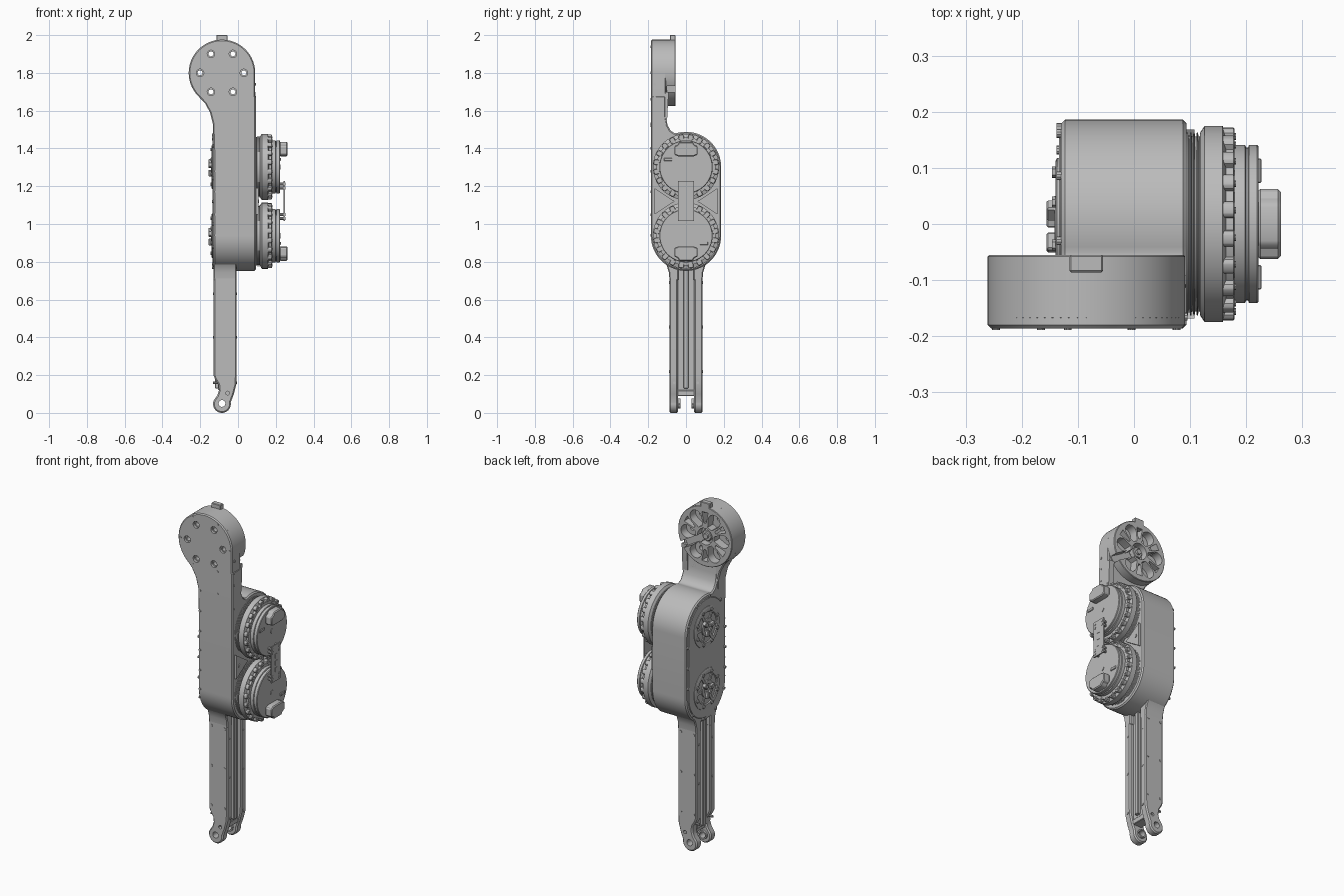
import bpy, bmesh, math
from math import sin, cos, radians

if "Cube" in bpy.data.objects:
    bpy.data.objects.remove(bpy.data.objects["Cube"], do_unlink=True)

grey = bpy.data.materials.new("machined_grey")
grey.use_nodes = True
COLOUR = (0.5, 0.5, 0.5, 1)
grey.diffuse_color = COLOUR
grey.node_tree.nodes["Principled BSDF"].inputs["Base Color"].default_value = COLOUR
made = []


def finish(name, bm):
    bmesh.ops.recalc_face_normals(bm, faces=bm.faces)
    me = bpy.data.meshes.new(name)
    bm.to_mesh(me)
    bm.free()
    ob = bpy.data.objects.new(name, me)
    bpy.context.collection.objects.link(ob)
    me.materials.append(grey)
    made.append(ob)
    return ob


def activate(ob):
    bpy.ops.object.select_all(action='DESELECT')
    ob.select_set(True)
    bpy.context.view_layer.objects.active = ob


def arc(u, v, r, a0=0, a1=360, n=24):
    full = abs(a1 - a0) == 360
    steps = n if full else n + 1
    angles = [radians(a0 + (a1 - a0) * i / n) for i in range(steps)]
    return [(u + r * cos(a), v + r * sin(a)) for a in angles]


def rect(u0, u1, v0, v1):
    return [(u0, v0), (u1, v0), (u1, v1), (u0, v1)]


def turned(pts, u, v, deg):
    c, s = cos(radians(deg)), sin(radians(deg))
    return [(u + p * c - q * s, v + p * s + q * c) for p, q in pts]


def prism(name, outlines, axis, a, b, bevel=0):
    """Extrude outlines along x (given as y, z) or along y (given as x, z)."""
    bm = bmesh.new()
    for pts in outlines:
        ends = []
        for d in (a, b):
            ends.append([bm.verts.new((d, u, v) if axis == 'x' else (u, d, v)) for u, v in pts])
            bm.faces.new(ends[-1])
        for i in range(len(pts)):
            j = (i + 1) % len(pts)
            bm.faces.new((ends[0][i], ends[0][j], ends[1][j], ends[1][i]))
    ob = finish(name, bm)
    if bevel:
        mod = ob.modifiers.new("edge", 'BEVEL')
        mod.width, mod.segments = bevel, 1
        mod.limit_method, mod.angle_limit = 'ANGLE', radians(40)
        activate(ob)
        bpy.ops.object.modifier_apply(modifier=mod.name)
    return ob


def lathe(name, z, profile, n=64):
    """Turn (radius, x) pairs around an x axis at height z."""
    bm = bmesh.new()
    rings = [[bm.verts.new((x, p, q)) for p, q in arc(0, z, r, n=n)] for r, x in profile]
    for r0, r1 in zip(rings, rings[1:]):
        for i in range(n):
            j = (i + 1) % n
            bm.faces.new((r0[i], r0[j], r1[j], r1[i]))
    bm.faces.new(rings[0])
    bm.faces.new(rings[-1])
    return finish(name, bm)


def cut(ob, cutter):
    cutter.hide_render = True
    mod = ob.modifiers.new("cut", 'BOOLEAN')
    mod.operation, mod.solver, mod.object = 'DIFFERENCE', 'EXACT', cutter
    activate(ob)
    bpy.ops.object.modifier_apply(modifier=mod.name)
    made.remove(cutter)
    bpy.data.objects.remove(cutter, do_unlink=True)


def around(u, v, r, count, start=0):
    step = 360 / count
    return [(u + r * cos(radians(start + k * step)), v + r * sin(radians(start + k * step)),
             start + k * step) for k in range(count)]


LOW, HIGH = 0.938, 1.302      # motor axes
HX, HZ = -0.085, 1.8          # hip axis

# Body housing with the neck rising from its front
body = arc(0, LOW, 0.186, 180, 360, 32) + arc(0, HIGH, 0.186, 0, 108, 20)
body += [(-0.082, 1.495), (-0.098, 1.525), (-0.106, 1.57), (-0.106, 1.68), (-0.186, 1.68)]
prism("body_housing", [body], 'x', -0.13, 0.094, 0.007)

# Head plate and thick hip disc
plate = arc(HX, HZ, 0.176, 0, 225, 48)
plate += [(-0.175, 1.64), (-0.148, 1.59), (-0.133, 1.53), (-0.13, 1.4), (0.092, 1.4)]
head_plate = prism("head_plate", [plate], 'y', -0.186, -0.106, 0.006)
hip = prism("hip_disc", [arc(HX, HZ, 0.176, n=72)], 'y', -0.17, -0.055, 0.003)
bolt_spots = around(HX, HZ, 0.116, 6)
for part in (head_plate, hip):
    cut(part, prism("bolt_cutter", [arc(u, v, 0.013, n=20) for u, v, _ in bolt_spots], 'y', -0.3, 0.1))
cut(head_plate, prism("counterbore_cutter", [arc(u, v, 0.02, n=20) for u, v, _ in bolt_spots],
                      'y', -0.3, -0.172))
tear = arc(0.118, 0, 0.038, -110, 110, 16) + [(0.06, 0.014), (0.06, -0.014)]
wedge = [(0.078, -0.007), (0.145, -0.02), (0.145, 0.02), (0.078, 0.007)]
slot = rect(0.03, 0.25, -0.02, 0.02)
pockets = [turned(tear, HX, HZ, a) for _, _, a in bolt_spots]
pockets += [turned(wedge, HX, HZ, a) for a in (30, 90, 150, 210, 270)]
cut(hip, prism("pocket_cutter", pockets, 'y', -0.105, 0))
cut(hip, prism("slot_cutter", [turned(slot, HX, HZ, -30)], 'y', -0.1, 0))
cut(hip, prism("hub_cutter", [arc(HX, HZ, 0.048, n=32)], 'y', -0.095, 0))
prism("hip_hub", [arc(HX, HZ, 0.034, n=6)], 'y', -0.11, -0.07, 0.003)
prism("hip_shaft", [arc(HX, HZ, 0.015, n=20)], 'y', -0.11, -0.058)
prism("hip_stop", [rect(-0.115, -0.055, 1.94, 2.0)], 'y', -0.086, -0.055, 0.003)
prism("cable_guard", [[(-0.17, 1.38), (-0.108, 1.7), (-0.092, 1.7), (-0.1, 1.55), (-0.13, 1.4)]],
      'x', 0.06, 0.093)

# Forked lower leg, made from two side plates
leg = arc(HX, 0.047, 0.047, 150, 370, 24)
leg += [(-0.022, 0.1), (-0.009, 0.15), (-0.007, 0.2), (-0.007, 0.85), (-0.13, 0.85),
        (-0.13, 0.2), (-0.122, 0.18), (-0.104, 0.15), (-0.101, 0.12), (-0.11, 0.092)]
flare = [(0.04, 0.7), (0.087, 0.7), (0.091, 0.745), (0.102, 0.78), (0.14, 0.83), (0.04, 0.86)]
leg_bolts = [arc(x, z, 0.008, n=10) for x in (-0.112, -0.027) for z in (0.22, 0.455, 0.69)]
for side, s in (("left", 1), ("right", -1)):
    p = prism("leg_plate_" + side, [leg], 'y', s * 0.042, s * 0.088, 0.007)
    cut(p, prism("pin_cutter", [arc(HX, 0.05, 0.018), arc(-0.055, 0.105, 0.01, n=12)], 'y', -0.2, 0.2))
    prism("pin_bushing_" + side, [arc(HX, 0.05, 0.026) + arc(HX, 0.05, 0.018, 360, 0)],
          'y', s * 0.03, s * 0.045)
    prism("leg_flare_" + side, [[(s * y, z) for y, z in flare]], 'x', -0.13, -0.007, 0.005)
    prism("leg_bolts_" + side, leg_bolts, 'y', s * 0.087, s * 0.0905)
    prism("leg_edge_bolts_" + side, [arc(s * 0.062, z, 0.007, n=10) for z in (0.16, 0.4, 0.63)],
          'x', -0.132, -0.005)
prism("leg_web", [rect(-0.045, 0.045, 0.12, 0.85)], 'x', -0.105, -0.032)
prism("leg_rail", [rect(-0.014, 0.014, 0.13, 0.85)], 'x', -0.122, -0.015, 0.003)
prism("fork_crossbar", [rect(-0.045, 0.045, 0.09, 0.12)], 'x', -0.09, -0.03, 0.003)

# Small fasteners on the front and around the housing
front = [(-0.118, z) for z in (0.94, 1.05, 1.17, 1.28, 1.4, 1.52)] + [(-0.005, 1.53)]
front += [(u, v) for u, v, _ in around(HX, HZ, 0.161, 6)]
prism("front_bolts", [arc(x, z, 0.007, n=10) for x, z in front], 'y', -0.1885, -0.18)
prism("neck_bolts", [arc(-0.165, z, 0.007, n=10) for z in (1.46, 1.6, 1.67, 1.74)], 'x', 0.05, 0.0955)

# Side cover on the output side with two hubs
cover = arc(0, LOW, 0.166, 180, 360, 32) + arc(0, HIGH, 0.166, 0, 180, 32)
prism("side_cover", [cover], 'x', -0.134, -0.12, 0.003)
rim = [(0.172 * s, z) for s in (-1, 1) for z in (1.0, 1.12, 1.24)]
rim += [(u, v) for c, st in ((LOW, 200), (HIGH, 20)) for u, v, _ in around(0, c, 0.172, 9, st)[:4]]
prism("cover_bolts", [arc(y, z, 0.008, n=10) for y, z in rim], 'x', -0.138, -0.12)
for tag, z in (("lower", LOW), ("upper", HIGH)):
    lathe("output_hub_" + tag, z, [(0.118, -0.12), (0.118, -0.137), (0.112, -0.14), (0.09, -0.14),
          (0.086, -0.135), (0.05, -0.135), (0.05, -0.142), (0.03, -0.142), (0.028, -0.136)], 48)
    prism("hub_bolts_" + tag, [arc(u, v, 0.01, n=6) for u, v, _ in around(0, z, 0.1, 8, 22)],
          'x', -0.146, -0.13)
    prism("hub_spokes_" + tag, [turned(rect(0.048, 0.09, -0.008, 0.008), 0, z, a)
          for a in range(0, 360, 60)], 'x', -0.14, -0.13)
    prism("hub_clamps_" + tag, [turned(rect(0.018, 0.05, -0.012, 0.012), 0, z, a)
          for a in (45, 165, 285)], 'x', -0.156, -0.13, 0.003)

# Motors
for tag, z, s in (("lower", LOW, -1), ("upper", HIGH, 1)):
    prof = [(0.163, 0.085)]
    for k in range(4):
        x = 0.096 + k * 0.006
        prof += [(0.163, x), (0.156, x + 0.001), (0.156, x + 0.003), (0.163, x + 0.004)]
    prof += [(0.166, 0.12), (0.175, 0.126), (0.175, 0.158), (0.157, 0.164), (0.157, 0.177),
             (0.141, 0.179), (0.141, 0.198), (0.136, 0.2), (0.136, 0.203), (0.141, 0.205),
             (0.141, 0.219), (0.138, 0.222)]
    lathe("motor_" + tag, z, prof, 72)
    lug = [(0.142, -0.014), (0.166, -0.014), (0.173, -0.009), (0.173, 0.009), (0.166, 0.014), (0.142, 0.014)]
    prism("motor_lugs_" + tag, [turned(lug, 0, z, k * 18 + 9) for k in range(20)], 'x', 0.15, 0.179, 0.002)
    prism("lug_bolts_" + tag, [arc(u, v, 0.006, n=8) for u, v, _ in around(0, z, 0.158, 20, 9)],
          'x', 0.17, 0.182)
    prism("motor_cap_" + tag, [arc(0, z, 0.014, n=20)], 'x', 0.21, 0.225)
    prism("motor_label_" + tag, [rect(-s * 0.095 - 0.022, -s * 0.095 + 0.022,
          z + s * 0.032, z + s * 0.048)], 'x', 0.21, 0.227, 0.002)
    plug = [(-0.062, 0.065), (-0.062, 0.11), (-0.045, 0.118), (-0.035, 0.133), (0.035, 0.133),
            (0.045, 0.118), (0.062, 0.11), (0.062, 0.065), (0.04, 0.056), (-0.04, 0.056)]
    prism("connector_" + tag, [[(y, z + s * h) for y, h in plug]], 'x', 0.22, 0.262, 0.005)

# Linking board between the motors
prism("link_board", [rect(-0.042, 0.042, 1.015, 1.228)], 'x', 0.241, 0.248)
posts = [(y, z) for y in (-0.03, 0.03) for z in (1.03, 1.05, 1.19, 1.212)]
prism("board_posts", [arc(y, z, 0.008, n=10) for y, z in posts], 'x', 0.21, 0.251)
prism("board_chips", [rect(-0.01, 0.01, z, z + 0.025) for z in (1.07, 1.11, 1.15)], 'x', 0.245, 0.25)
prism("gusset_plates", [[(s * 0.168, 1.05), (s * 0.168, 1.19), (s * 0.06, 1.12)] for s in (-1, 1)],
      'x', 0.09, 0.108)
prism("gusset_bolts", [arc(s * 0.142, 1.12, 0.01, n=12) for s in (-1, 1)], 'x', 0.1, 0.112)

# Smooth shading with crisp edges
for ob in made:
    activate(ob)
    bpy.ops.object.shade_smooth_by_angle(angle=radians(30))
